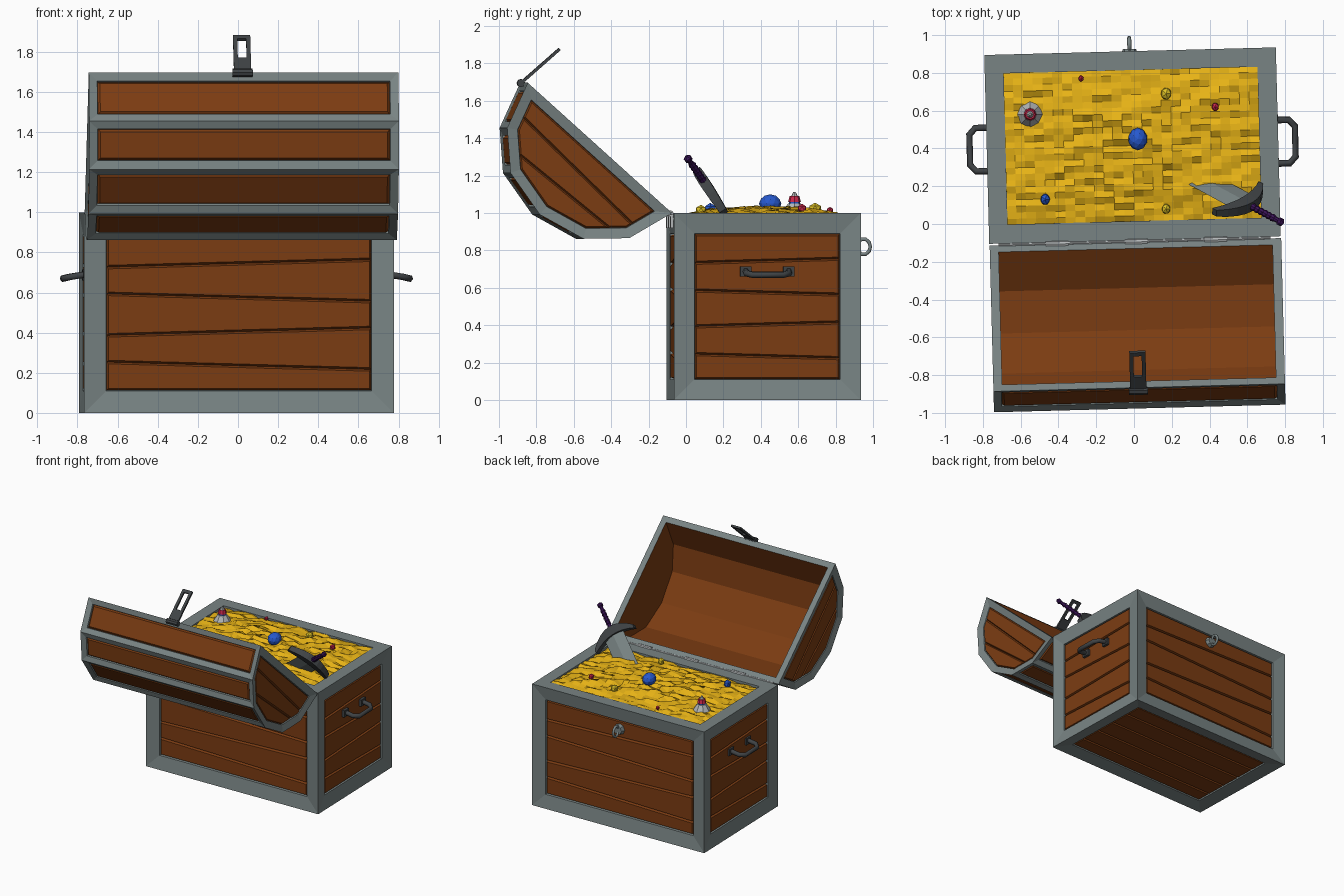
import bpy, bmesh, math, random
from mathutils import Matrix, Vector

if "Cube" in bpy.data.objects:
    bpy.data.objects.remove(bpy.data.objects["Cube"])
random.seed(4)
TURN = math.radians(1.5)          # the whole chest stands slightly turned

def mat(name, r, g, b):
    m = bpy.data.materials.new(name)
    m.diffuse_color = (r, g, b, 1)
    m.use_nodes = True
    m.node_tree.nodes["Principled BSDF"].inputs["Base Color"].default_value = m.diffuse_color
    return m

STEEL = mat("steel grey", .19, .23, .23)
WOOD = mat("brown wood", .2, .045, .006)
IRON = mat("dark iron", .05, .056, .06)
GOLD = mat("gold", .8, .45, .008)
BLUE = mat("blue gem", .02, .1, .62)
RED = mat("red gem", .6, .02, .07)
YELLOW = mat("yellow gem", .75, .55, .02)
SILVER = mat("light silver", .45, .47, .48)
PURPLE = mat("purple wrap", .04, .006, .09)

def finish(bm, name, mats, turn=True):
    me = bpy.data.meshes.new(name)
    bm.to_mesh(me)
    bm.free()
    for m in mats:
        me.materials.append(m)
    ob = bpy.data.objects.new(name, me)
    bpy.context.collection.objects.link(ob)
    if turn:
        ob.rotation_euler.z = TURN
    return ob

def box(bm, lo, hi):
    lo, hi = Vector(lo), Vector(hi)
    m = Matrix.Translation((lo + hi) / 2) @ Matrix.Diagonal((*(hi - lo), 1))
    return bmesh.ops.create_cube(bm, size=1, matrix=m)["verts"]

def cone(bm, r1, r2, depth, matrix, seg=8):
    return bmesh.ops.create_cone(bm, cap_ends=True, segments=seg, radius1=r1,
                                 radius2=r2, depth=depth, matrix=matrix)["verts"]

def tube(name, pts, r, material, cyclic=False):
    cu = bpy.data.curves.new(name, "CURVE")
    cu.dimensions = "3D"
    cu.bevel_depth, cu.bevel_resolution, cu.use_fill_caps = r, 1, True
    sp = cu.splines.new("POLY")
    sp.points.add(len(pts) - 1)
    for p, c in zip(sp.points, pts):
        p.co = (*c, 1)
    sp.use_cyclic_u = cyclic
    cu.materials.append(material)
    ob = bpy.data.objects.new(name, cu)
    bpy.context.collection.objects.link(ob)
    ob.rotation_euler.z = TURN

def inset(bm, faces, thickness, depth):
    bm.normal_update()
    bmesh.ops.inset_individual(bm, faces=faces, thickness=thickness, depth=depth, use_even_offset=True)

def planks(bm, face, cuts, gap, rise):
    """Cut one wooden face along (point, normal) planes and raise each piece."""
    pieces = [face]
    for co, no in cuts:
        geom = set(pieces)
        for f in pieces:
            geom.update(f.edges, f.verts)
        old = set(bm.faces) - set(pieces)
        bmesh.ops.bisect_plane(bm, geom=list(geom), plane_co=co, plane_no=no)
        pieces = [f for f in bm.faces if f not in old]
    inset(bm, pieces, gap, rise)

# chest body: steel frame with sunken planked panels
bm = bmesh.new()
box(bm, (-.769, -.085, 0), (.775, .915, 1))
bm.normal_update()
sides = [f for f in bm.faces if f.normal.z < .5]
top = [f for f in bm.faces if f.normal.z > .5]
inset(bm, sides, .11, -.018)
inset(bm, sides, .003, -.024)
inset(bm, top, .1, 0)
inset(bm, top, .001, -.5)
for f in sides + top:
    f.material_index = 1
bm.normal_update()
for f in sides:
    n, c = f.normal.copy(), f.calc_center_median()
    down = n.z < -.5
    across = Vector((0, 1, 0)) if down else Vector((0, 0, 1))
    along = across.cross(n)
    cuts = []
    for i, k in enumerate((-.265, -.095, .075, .245)):
        tilt = 0 if down else (-1) ** i * .028
        cuts.append((c + across * k, across + along * tilt))
    planks(bm, f, cuts, .009, .022)
finish(bm, "chest_body", [STEEL, WOOD])

# open lid: faceted barrel, u runs along the rim and n across it
PROFILE = [(0, 0), (.08, .253), (.26, .42), (.52, .48), (.785, .42), (.96, .253), (1.04, 0)]
U, N = Vector((0, -.742, .67)), Vector((0, -.67, -.742))
HINGE = Vector((0, -.095, 1.0))
bm = bmesh.new()
def row(x, s):
    return [bm.verts.new(HINGE + Vector((x, 0, 0)) + U * (.52 + (u - .52) * s) + N * (n * s))
            for u, n in PROFILE]
ol, orr, il, ir = row(-.767, 1), row(.777, 1), row(-.72, .91), row(.73, .91)
facets = [bm.faces.new((ol[i], ol[i + 1], orr[i + 1], orr[i])) for i in range(6)]
ends = [bm.faces.new(ol), bm.faces.new(orr)]
inner = [bm.faces.new((il[i], il[i + 1], ir[i + 1], ir[i])) for i in range(6)]
inner += [bm.faces.new(il), bm.faces.new(ir)]
for a, b, c, d in ((ol, orr, il, ir),):
    for k in (0, 6):
        bm.faces.new((a[k], b[k], d[k], c[k]))
    bm.faces.new((a[0], a[6], c[6], c[0]))
    bm.faces.new((b[0], b[6], d[6], d[0]))
bmesh.ops.recalc_face_normals(bm, faces=bm.faces)
inset(bm, facets, .042, -.012)
inset(bm, ends, .055, -.014)
for group in (facets, ends):
    inset(bm, group, .002, -.014)
for f in facets + ends + inner:
    f.material_index = 1
inset(bm, facets, .012, .014)
for f in ends:
    mid = HINGE + U * .52
    planks(bm, f, [(mid + N * .17, N + U * .04), (mid + N * .3, N - U * .05)], .008, .014)
finish(bm, "chest_lid", [STEEL, WOOD])

# hinge rod, knuckles and leaves
bm = bmesh.new()
side = Matrix.Rotation(math.pi / 2, 4, "Y")
cone(bm, .008, .008, 1.44, Matrix.Translation((0, -.093, .998)) @ side)
for x in (-.41, .01, .43):
    cone(bm, .016, .016, .12, Matrix.Translation((x, -.095, .998)) @ side)
    box(bm, (x - .06, -.095, .92), (x + .06, -.08, .99))
finish(bm, "lid_hinges", [SILVER])

# side handles
for s, name in ((1, "right"), (-1, "left")):
    x0 = .003 + s * .755
    pts = [(x0, .30, .69), (x0 + s * .075, .30, .678), (x0 + s * .107, .335, .67),
           (x0 + s * .107, .495, .67), (x0 + s * .075, .53, .678), (x0, .53, .69)]
    tube(name + "_handle", pts, .018, IRON)
    bm = bmesh.new()
    for y in (.30, .53):
        box(bm, (x0 - .01, y - .03, .66), (x0 + .018, y + .03, .715))
    finish(bm, name + "_handle_mounts", [IRON])

# front lock staple with plate
tube("lock_ring", [(0, .95 + .036 * math.cos(a), .82 + .042 * math.sin(a))
                   for a in (i * math.pi / 5 for i in range(10))], .011, STEEL, True)
bm = bmesh.new()
cone(bm, .045, .035, .03, Matrix.Translation((0, .912, .82)) @ Matrix.Rotation(-math.pi / 2, 4, "X"))
finish(bm, "lock_plate", [STEEL])

# slotted hasp on the lid edge
bm = bmesh.new()
for lo, hi in (((-.043, .02), (-.022, .275)), ((.022, .02), (.043, .275)),
               ((-.022, .25), (.022, .275)), ((-.022, .02), (.022, .105))):
    box(bm, (*lo, -.008), (*hi, .008))
cone(bm, .022, .022, .1, side)
d = Vector((0, .75, .66)).normalized()
x = Vector((1, 0, 0))
bm.transform(Matrix.Translation((0, -.883, 1.695)) @ Matrix((x, d, x.cross(d))).transposed().to_4x4())
finish(bm, "lid_hasp", [IRON])

# heap of gold
bm = bmesh.new()
bmesh.ops.create_grid(bm, x_segments=26, y_segments=24, size=.5)
for v in bm.verts:
    rim = max(abs(v.co.x), abs(v.co.y)) * 2
    v.co.z = .985 + .03 * (1 - rim ** 3) + random.uniform(-.02, .03) * (1 - .5 * rim)
    v.co.x = v.co.x * 1.352 + .003
    v.co.y = v.co.y * .81 + .415
finish(bm, "gold_heap", [GOLD])

# loose gems
for i, (x, y, z, r, h, m) in enumerate((
        (.02, .45, 1.05, .06, .05, BLUE), (-.47, .13, 1.02, .033, .035, BLUE),
        (-.28, .77, 1.015, .018, .018, RED), (.43, .62, 1.025, .025, .025, RED),
        (.17, .69, 1.025, .036, .03, YELLOW), (.17, .08, 1.015, .03, .03, YELLOW))):
    bm = bmesh.new()
    bmesh.ops.create_icosphere(bm, subdivisions=2 if r > .05 else 1, radius=1,
        matrix=Matrix.Translation((x, y, z)) @ Matrix.Diagonal((r * .85, r, h, 1)))
    finish(bm, "gem_%d" % (i + 1), [m], False)

# jewelled ornament: silver foot, blue collar, red stone, silver tip
bm = bmesh.new()
for r1, r2, z, h, k in ((.068, .035, 1.025, .05, 0), (.03, .03, 1.055, .012, 1),
                        (.034, .026, 1.075, .03, 2), (.02, .006, 1.1, .025, 0)):
    vs = cone(bm, r1, r2, h, Matrix.Translation((-.55, .58, z)))
    for f in {f for v in vs for f in v.link_faces}:
        f.material_index = k
finish(bm, "jewelled_ornament", [SILVER, BLUE, RED], False)

# sword frame: g along the guard, d towards the tip
d = Vector((-.73, .39, -.56)).normalized()
g = Vector((.26, .15, -.235))
g = (g - d * g.dot(d)).normalized()
SWORD = Matrix.Translation((.60, .105, 1.155)) @ Matrix((g, d.cross(g), d)).transposed().to_4x4()

bm = bmesh.new()                   # blade with diamond section
rings = [[bm.verts.new((a, b, c)) for a, b in ((-w, 0), (0, -.014), (w, 0), (0, .014))]
         for w, c in ((.085, 0), (.08, .42), (.01, .55))]
for r, q in zip(rings, rings[1:]):
    for i in range(4):
        bm.faces.new((r[i], r[(i + 1) % 4], q[(i + 1) % 4], q[i]))
bm.faces.new(rings[0])
bm.faces.new(rings[-1])
bmesh.ops.recalc_face_normals(bm, faces=bm.faces)
bm.transform(SWORD)
finish(bm, "sword_blade", [STEEL], False)

bm = bmesh.new()                   # curved tapering guard
rings = []
for i in range(-4, 5):
    t = i / 4
    w, h, c = .036 - .02 * t * t, .028 - .008 * t * t, .07 * t * t
    rings.append([bm.verts.new((t * .18, b * h, c + e * w))
                  for b, e in ((-1, -1), (1, -1), (1, 1), (-1, 1))])
for r, q in zip(rings, rings[1:]):
    for i in range(4):
        bm.faces.new((r[i], r[(i + 1) % 4], q[(i + 1) % 4], q[i]))
bm.faces.new(rings[0])
bm.faces.new(rings[-1])
bmesh.ops.recalc_face_normals(bm, faces=bm.faces)
bm.transform(SWORD)
finish(bm, "sword_guard", [IRON], False)

bm = bmesh.new()                   # wrapped grip
cone(bm, .014, .014, .22, Matrix.Translation((0, 0, -.12)))
for i in range(6):
    cone(bm, .016, .021, .02, Matrix.Translation((0, 0, -.05 - i * .028)))
bm.transform(SWORD)
finish(bm, "sword_grip", [PURPLE], False)

bm = bmesh.new()
bmesh.ops.create_icosphere(bm, subdivisions=1, radius=.024, matrix=SWORD @ Matrix.Translation((0, 0, -.24)))
finish(bm, "sword_pommel", [PURPLE], False)
